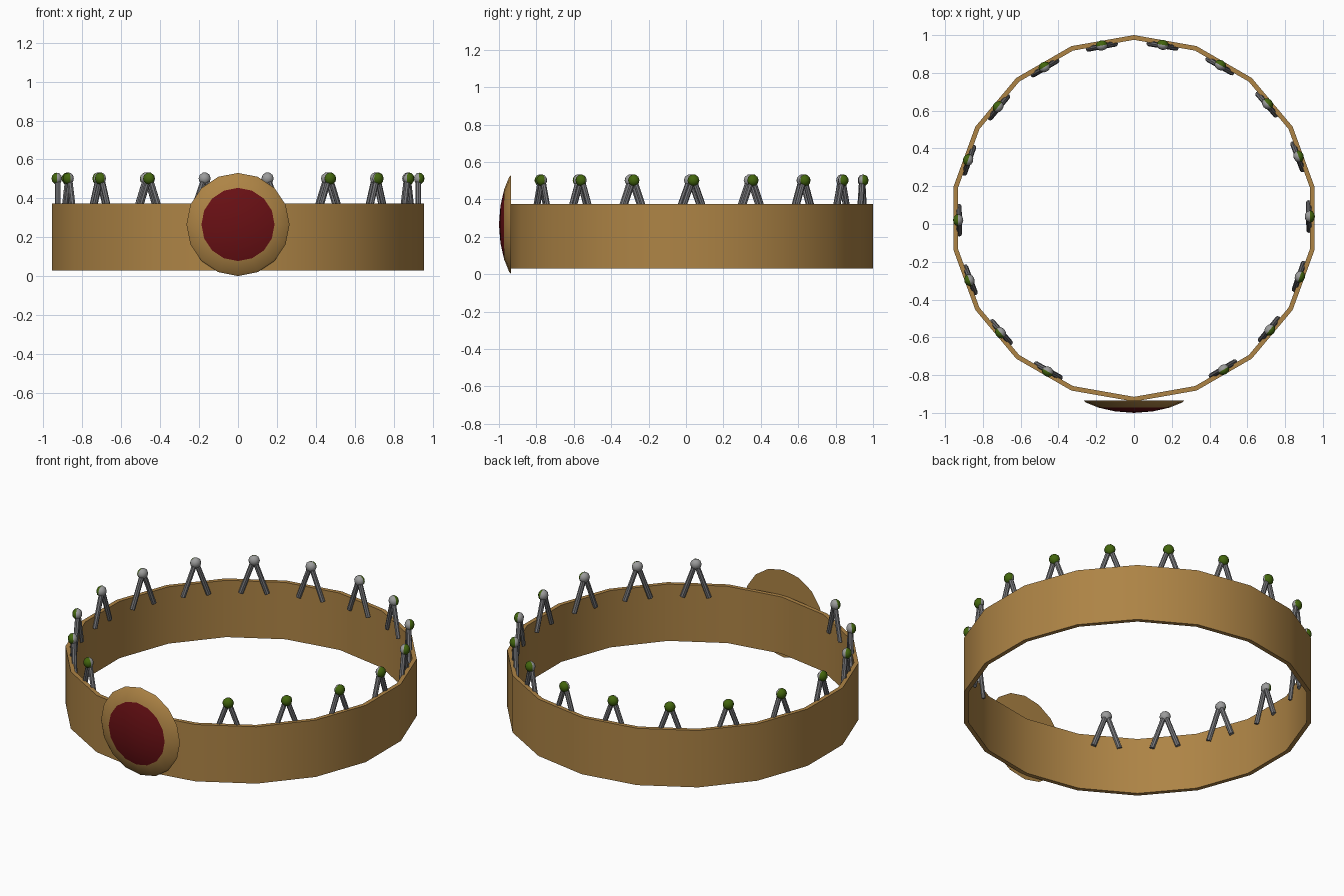
import bpy, bmesh, math
from mathutils import Vector, Matrix

if "Cube" in bpy.data.objects:
    bpy.data.objects.remove(bpy.data.objects["Cube"])

CY = 0.03          # ring centre in y
SIDES = 18


def material(name, rgb):
    m = bpy.data.materials.new(name)
    m.diffuse_color = (*rgb, 1)
    m.use_nodes = True
    m.node_tree.nodes["Principled BSDF"].inputs["Base Color"].default_value = m.diffuse_color
    return m


GOLD = material("gold", (0.42, 0.23, 0.06))
RED = material("dark_red", (0.14, 0.005, 0.007))
GREEN = material("green", (0.055, 0.13, 0.004))
GREY = material("grey", (0.33, 0.33, 0.33))
STEEL = material("dark_grey", (0.19, 0.19, 0.20))


def finish(bm, name, mats, angle=35):
    bmesh.ops.recalc_face_normals(bm, faces=bm.faces)
    me = bpy.data.meshes.new(name)
    bm.to_mesh(me)
    bm.free()
    for m in mats:
        me.materials.append(m)
    ob = bpy.data.objects.new(name, me)
    bpy.context.collection.objects.link(ob)
    bpy.ops.object.select_all(action='DESELECT')
    ob.select_set(True)
    bpy.context.view_layer.objects.active = ob
    bpy.ops.object.shade_smooth_by_angle(angle=math.radians(angle))
    return ob


def bridge(bm, a, b, mat=0):
    n = len(a)
    for i in range(n):
        f = bm.faces.new((a[i], a[(i + 1) % n], b[(i + 1) % n], b[i]))
        f.material_index = mat


# Band: rectangular section swept round an 18-sided ring
bm = bmesh.new()
rings = []
for r, z in ((0.97, 0.03), (0.97, 0.375), (0.945, 0.375), (0.945, 0.03)):
    ring = []
    for i in range(SIDES):
        a = math.radians(90 + 20 * i)
        ring.append(bm.verts.new((r * math.cos(a), CY + r * math.sin(a), z)))
    rings.append(ring)
for k in range(4):
    bridge(bm, rings[k], rings[(k + 1) % 4])
finish(bm, "band", [GOLD])

# Medallion: shallow dome with a red centre
bm = bmesh.new()
rings = []
for r, y in ((0.265, -0.935), (0.255, -0.945), (0.188, -0.972), (0.10, -0.992)):
    rings.append([bm.verts.new((r * math.cos(i * math.pi / 8), y,
                                0.266 + r * math.sin(i * math.pi / 8)))
                  for i in range(16)])
for k in range(3):
    bridge(bm, rings[k], rings[k + 1], 1 if k == 2 else 0)
tip = bm.verts.new((0, -1.0, 0.266))
for i in range(16):
    f = bm.faces.new((rings[3][i], rings[3][(i + 1) % 16], tip))
    f.material_index = 1
bm.faces.new(rings[0])
finish(bm, "medallion", [GOLD, RED])


def rod(bm, p, q, r):
    p, q = Vector(p), Vector(q)
    d = q - p
    m = Matrix.Translation((p + q) / 2) @ d.to_track_quat('Z', 'Y').to_matrix().to_4x4()
    bmesh.ops.create_cone(bm, cap_ends=True, segments=8, radius1=r, radius2=r,
                          depth=d.length, matrix=m)


# Prongs: two splayed legs on the inside of the band, with a bead on top
legs, beads = bmesh.new(), bmesh.new()
for i in range(SIDES):
    deg = 0.6 + 20 * i
    if abs(deg - 270) < 15:      # gap behind the medallion
        continue
    turn = Matrix.Translation((0, CY, 0)) @ Matrix.Rotation(math.radians(deg), 4, 'Z')
    for s in (-1, 1):
        rod(legs, turn @ Vector((0.926, s * 0.006, 0.495)),
            turn @ Vector((0.926, s * 0.073, 0.305)), 0.0145)
    m = (turn @ Matrix.Translation((0.931, 0, 0.502))
         @ Matrix.Diagonal((0.85, 1, 1, 1)) @ Matrix.Rotation(math.pi / 2, 4, 'Y'))
    new = bmesh.ops.create_uvsphere(beads, u_segments=10, v_segments=6,
                                    radius=0.032, matrix=m)["verts"]
    # outward half of each bead is green
    out = turn.to_3x3() @ Vector((1, 0, 0))
    centre = turn @ Vector((0.931, 0, 0.502))
    for f in {f for v in new for f in v.link_faces}:
        f.material_index = 1 if (f.calc_center_median() - centre).dot(out) > 0 else 0
finish(legs, "prong_legs", [STEEL])
finish(beads, "prong_beads", [GREY, GREEN], 50)
